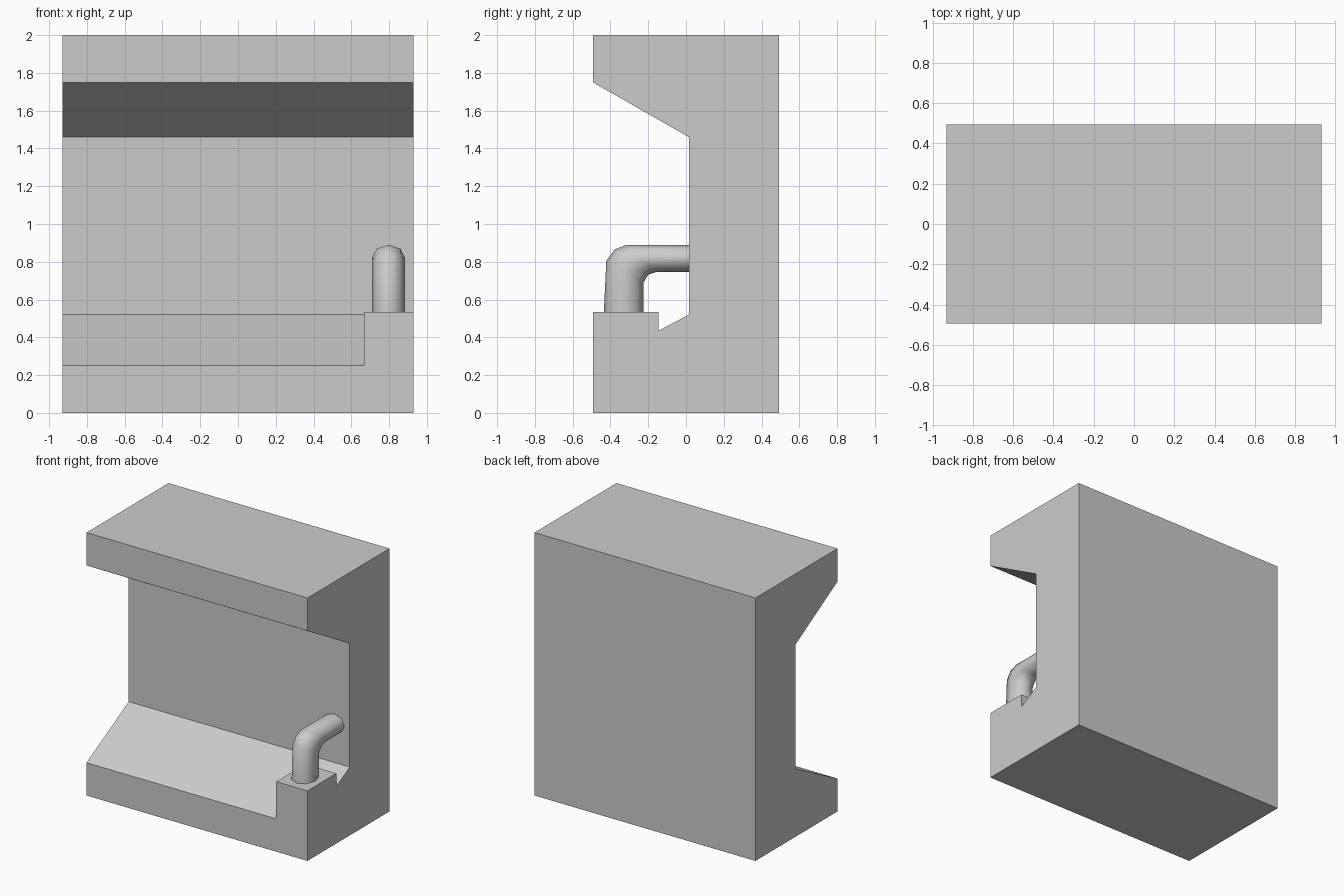
import bpy, bmesh, math
from mathutils import Vector

if "Cube" in bpy.data.objects:
    bpy.data.objects.remove(bpy.data.objects["Cube"])


def make_object(name, bm):
    bmesh.ops.recalc_face_normals(bm, faces=bm.faces)
    mesh = bpy.data.meshes.new(name)
    bm.to_mesh(mesh)
    bm.free()
    obj = bpy.data.objects.new(name, mesh)
    bpy.context.collection.objects.link(obj)
    return obj


def prism(name, profile, x0, x1):
    """Extrude a (y, z) profile along x."""
    bm = bmesh.new()
    face = bm.faces.new([bm.verts.new((x0, y, z)) for y, z in profile])
    ext = bmesh.ops.extrude_face_region(bm, geom=[face])
    moved = [v for v in ext["geom"] if isinstance(v, bmesh.types.BMVert)]
    bmesh.ops.translate(bm, verts=moved, vec=(x1 - x0, 0, 0))
    return make_object(name, bm)


# Main body: block with a sloped recess across the front
W, D = 0.93, 0.493
body = prism("body", [(-D, 0), (D, 0), (D, 2), (-D, 2), (-D, 1.75),
                      (0.015, 1.46), (0.015, 0.52), (-D, 0.25)], -W, W)

# Pedestal under the spout, merged into the body
pedestal = prism("pedestal", [(-D, 0.15), (-0.145, 0.15),
                              (-0.145, 0.533), (-D, 0.533)], 0.667, W)
pedestal.hide_render = True
union = body.modifiers.new("pedestal_union", "BOOLEAN")
union.operation = "UNION"
union.solver = "EXACT"
union.object = pedestal
bpy.context.view_layer.objects.active = body
bpy.ops.object.modifier_apply(modifier=union.name)
bpy.data.objects.remove(pedestal)

# Bent spout: eight-sided rings between outer and inner (y, z) outlines
outer = [(-0.435, 0.533), (-0.422, 0.805), (-0.378, 0.865), (-0.315, 0.89), (0.015, 0.89)]
inner = [(-0.225, 0.533), (-0.225, 0.69), (-0.2, 0.732), (-0.155, 0.747), (0.015, 0.747)]
SIDES, RX, CX = 8, 0.088, 0.797
bm = bmesh.new()
rings = []
for o, i in zip(outer, inner):
    a, b = Vector((CX, *o)), Vector((CX, *i))
    mid, half = (a + b) / 2, (a - b) / 2
    rings.append([bm.verts.new(mid + half * math.cos(t) + Vector((RX * math.sin(t), 0, 0)))
                  for t in (k * math.tau / SIDES for k in range(SIDES))])
for r, s in zip(rings, rings[1:]):
    for k in range(SIDES):
        n = (k + 1) % SIDES
        bm.faces.new((r[k], r[n], s[n], s[k])).smooth = True
make_object("spout", bm)
